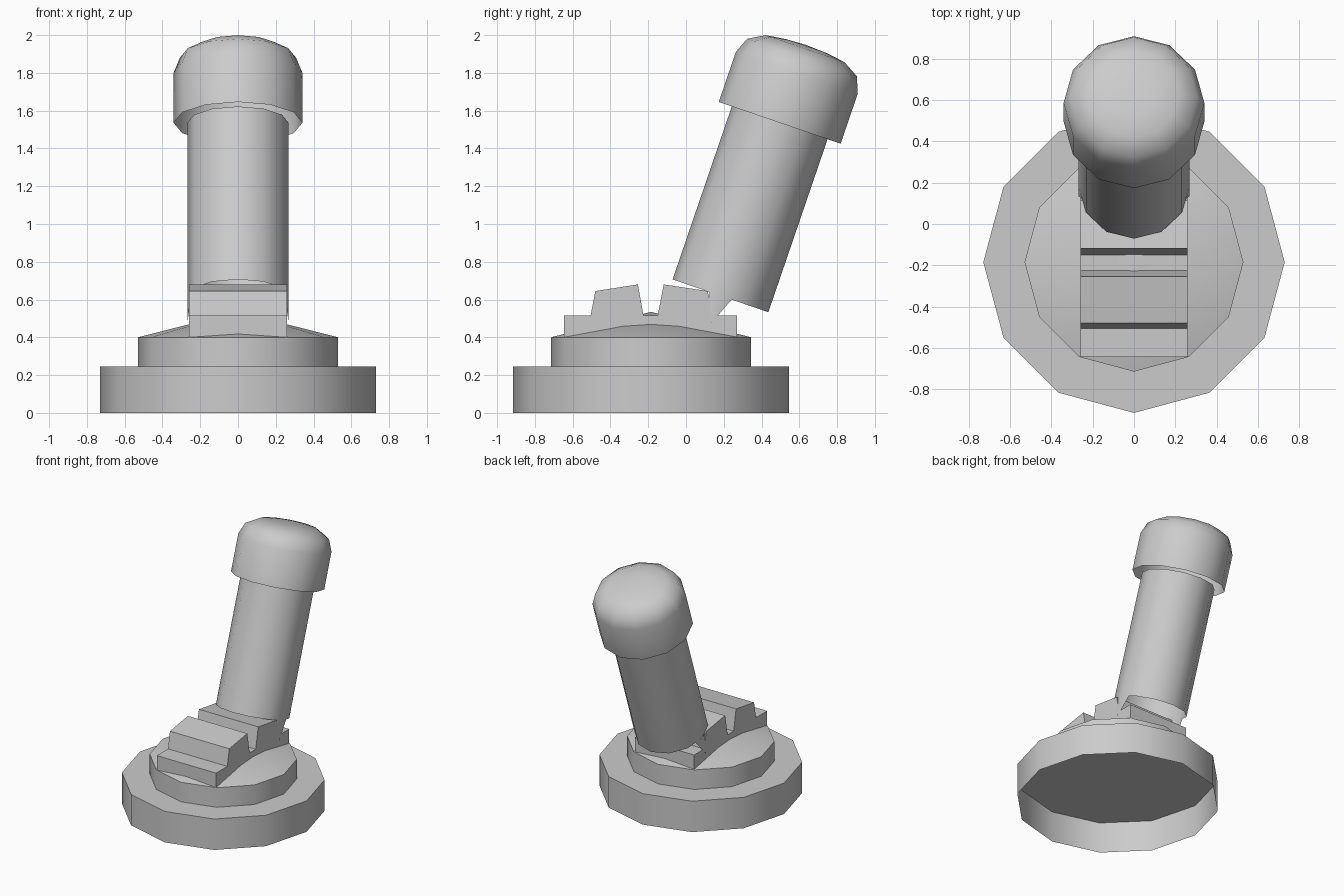
import bpy, bmesh, math
from mathutils import Matrix

old = bpy.data.objects.get("Cube")
if old:
    bpy.data.objects.remove(old, do_unlink=True)

grey = bpy.data.materials.new("plain_grey")
grey.use_nodes = True
colour = (0.6, 0.6, 0.6, 1)
grey.diffuse_color = colour
grey.node_tree.nodes["Principled BSDF"].inputs["Base Color"].default_value = colour

SIDES = 12
BASE_Y = -0.185
TILT = math.radians(-18.9)


def finish(name, bm, matrix, smooth=True):
    bmesh.ops.recalc_face_normals(bm, faces=bm.faces)
    mesh = bpy.data.meshes.new(name)
    bm.to_mesh(mesh)
    bm.free()
    mesh.materials.append(grey)
    obj = bpy.data.objects.new(name, mesh)
    obj.matrix_world = matrix
    bpy.context.collection.objects.link(obj)
    if smooth:
        bpy.ops.object.select_all(action='DESELECT')
        obj.select_set(True)
        bpy.context.view_layer.objects.active = obj
        bpy.ops.object.shade_smooth_by_angle(angle=math.radians(40))
    return obj


def lathe(bm, profile):
    """Revolve (radius, height) points; a zero radius closes to a point."""
    rings = []
    for r, z in profile:
        if r == 0:
            rings.append([bm.verts.new((0, 0, z))] * SIDES)
        else:
            rings.append([bm.verts.new((r * math.cos(a), r * math.sin(a), z))
                          for a in (math.tau * i / SIDES for i in range(SIDES))])
    for low, high in zip(rings, rings[1:]):
        for i in range(SIDES):
            j = (i + 1) % SIDES
            corners = [low[i], low[j], high[j], high[i]]
            bm.faces.new(list(dict.fromkeys(corners)))


def turned(name, profile, matrix):
    bm = bmesh.new()
    lathe(bm, profile)
    return finish(name, bm, matrix)


# Round base tiers, hollow underneath
stand = Matrix.Translation((0, BASE_Y, 0))
turned("base_plate", [(0.73, 0), (0.73, 0.245), (0, 0.245)], stand)
turned("base_cone", [(0.53, 0.245), (0.53, 0.40), (0, 0.535)], stand)

# Notched block across the base: side outline extruded along x
outline = [(-0.645, 0.40), (-0.645, 0.515), (-0.505, 0.515), (-0.48, 0.645),
           (-0.255, 0.68), (-0.225, 0.515), (-0.15, 0.515), (-0.118, 0.68),
           (0.115, 0.645), (0.145, 0.515), (0.27, 0.515), (0.27, 0.40)]
bm = bmesh.new()
side = bm.faces.new([bm.verts.new((-0.26, y, z)) for y, z in outline])
new = bmesh.ops.extrude_face_region(bm, geom=[side])["geom"]
bmesh.ops.translate(bm, vec=(0.52, 0, 0),
                    verts=[v for v in new if isinstance(v, bmesh.types.BMVert)])
finish("notched_block", bm, Matrix.Identity(4), smooth=False)

# Tilted open tube
lean = Matrix.Translation((0, 0.1825, 0.62)) @ Matrix.Rotation(TILT, 4, 'X')
LENGTH = 0.968
turned("lever_tube", [(0.268, 0), (0.268, LENGTH)], lean)

# Pointed hinge tabs hanging from both sides of the tube
for name, s in (("left_tab", 1), ("right_tab", -1)):
    bm = bmesh.new()
    tip, top = bm.verts.new((s * 0.268, 0, -0.153)), bm.verts.new((s * 0.268, 0, 0))
    for w in (-0.063, 0.063):
        bm.faces.new([tip, top, bm.verts.new((s * 0.252, w, 0))])
    finish(name, bm, lean)

# Rounded knob, open underneath
knob = [(0.341, 0), (0.341, 0.28), (0.307, 0.365), (0.22, 0.415), (0.11, 0.43), (0, 0.435)]
turned("knob", knob, lean @ Matrix.Translation((0, 0, LENGTH)))
